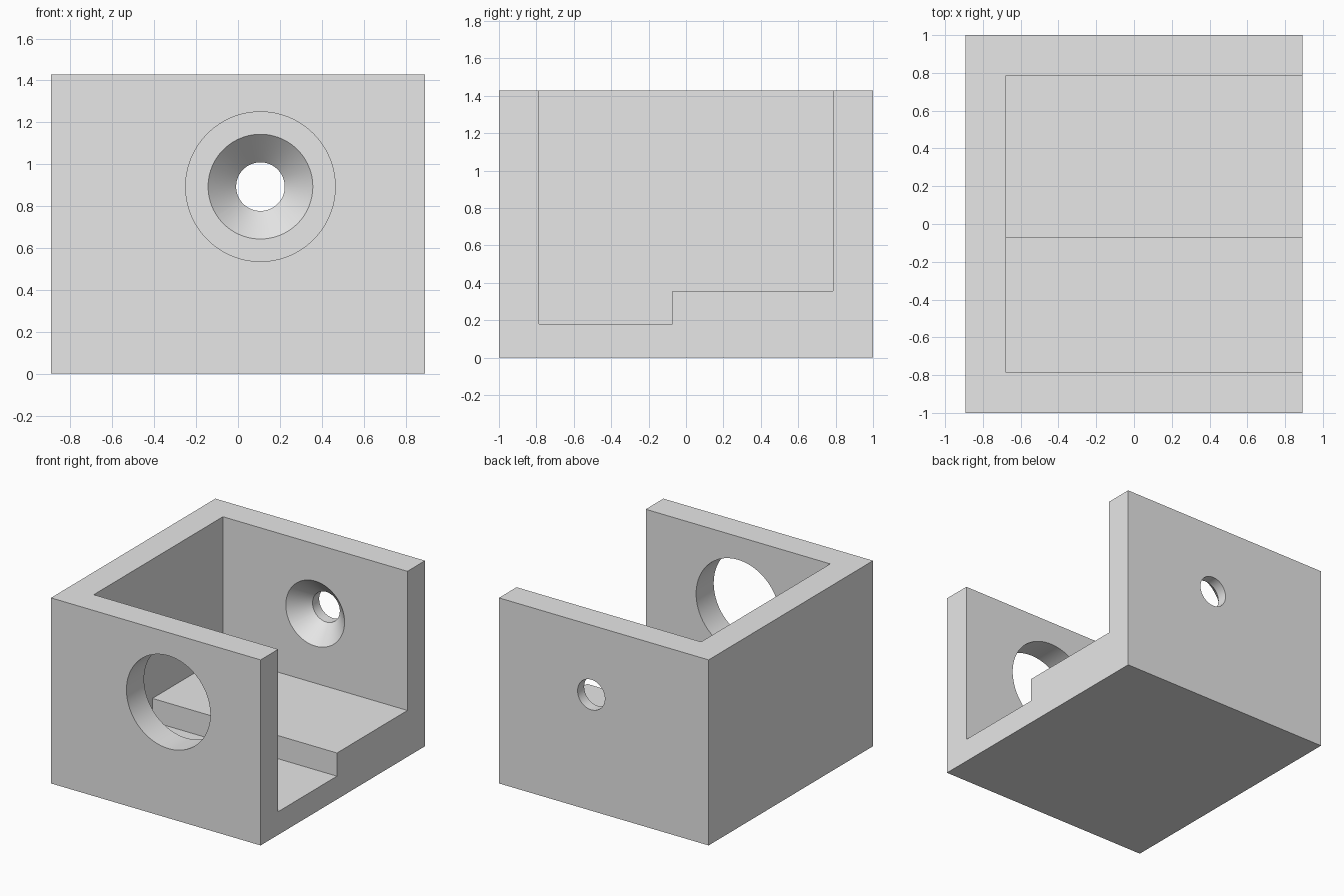
import bpy
from math import radians
from mathutils import Matrix, Vector

if "Cube" in bpy.data.objects:
    bpy.data.objects.remove(bpy.data.objects["Cube"], do_unlink=True)

U = 2 / 56                       # one design unit
W, D, H = 50 * U, 56 * U, 40 * U  # overall size
WALL, LOW, HIGH = 6 * U, 5 * U, 10 * U
HOLE_X, HOLE_Z = 3 * U, 25 * U
OVER = 0.1                       # cutter overshoot

grey = bpy.data.materials.new("plain grey")
grey.use_nodes = True
colour = (0.8, 0.8, 0.8, 1)
grey.diffuse_color = colour
grey.node_tree.nodes["Principled BSDF"].inputs["Base Color"].default_value = colour


def prism(name, outline, x0, x1):
    """Extrude a (y, z) outline along x."""
    n = len(outline)
    verts = [(x, y, z) for x in (x0, x1) for y, z in outline]
    faces = [tuple(reversed(range(n))), tuple(range(n, 2 * n))]
    faces += [(i, (i + 1) % n, n + (i + 1) % n, n + i) for i in range(n)]
    mesh = bpy.data.meshes.new(name)
    mesh.from_pydata(verts, [], faces)
    mesh.materials.append(grey)
    obj = bpy.data.objects.new(name, mesh)
    bpy.context.collection.objects.link(obj)
    return obj


def bore(name, y0, y1, r0, r1):
    """Round cutter along y, radius r0 at y0 and r1 at y1."""
    bpy.ops.mesh.primitive_cone_add(
        vertices=96, radius1=r0, radius2=r1, depth=y1 - y0,
        location=(HOLE_X, (y0 + y1) / 2, HOLE_Z), rotation=(radians(-90), 0, 0))
    obj = bpy.context.object
    obj.name = name
    obj.data.materials.append(grey)
    return obj


# Solid block
front, back = -D / 2, D / 2
block = prism("bracket_body", [(front, 0), (back, 0), (back, H), (front, H)], -W / 2, W / 2)

# Stepped cavity, open on the top and on the left side
y0, y1, step = front + WALL, back - WALL, -2 * U
cavity = prism("cavity_cutter",
               [(y0, LOW), (step, LOW), (step, HIGH), (y1, HIGH), (y1, H + OVER), (y0, H + OVER)],
               -W / 2 + WALL, W / 2 + OVER)

# Wide front hole, small back hole and its countersink on the inner face
sink = 3.75 * U
cutters = [
    cavity,
    bore("front_hole_cutter", front - OVER, y0 + OVER, 10 * U, 10 * U),
    bore("back_hole_cutter", y1 - OVER, back + OVER, 3.25 * U, 3.25 * U),
    bore("countersink_cutter", y1 - U, y1 + sink, 8 * U, 3.25 * U),
]

for cutter in cutters:
    mod = block.modifiers.new(cutter.name, "BOOLEAN")
    mod.operation = "DIFFERENCE"
    mod.solver = "EXACT"
    mod.object = cutter
    bpy.ops.object.select_all(action="DESELECT")
    block.select_set(True)
    bpy.context.view_layer.objects.active = block
    bpy.ops.object.modifier_apply(modifier=mod.name)
    bpy.data.objects.remove(cutter, do_unlink=True)

bpy.ops.object.shade_smooth_by_angle(angle=radians(30))
